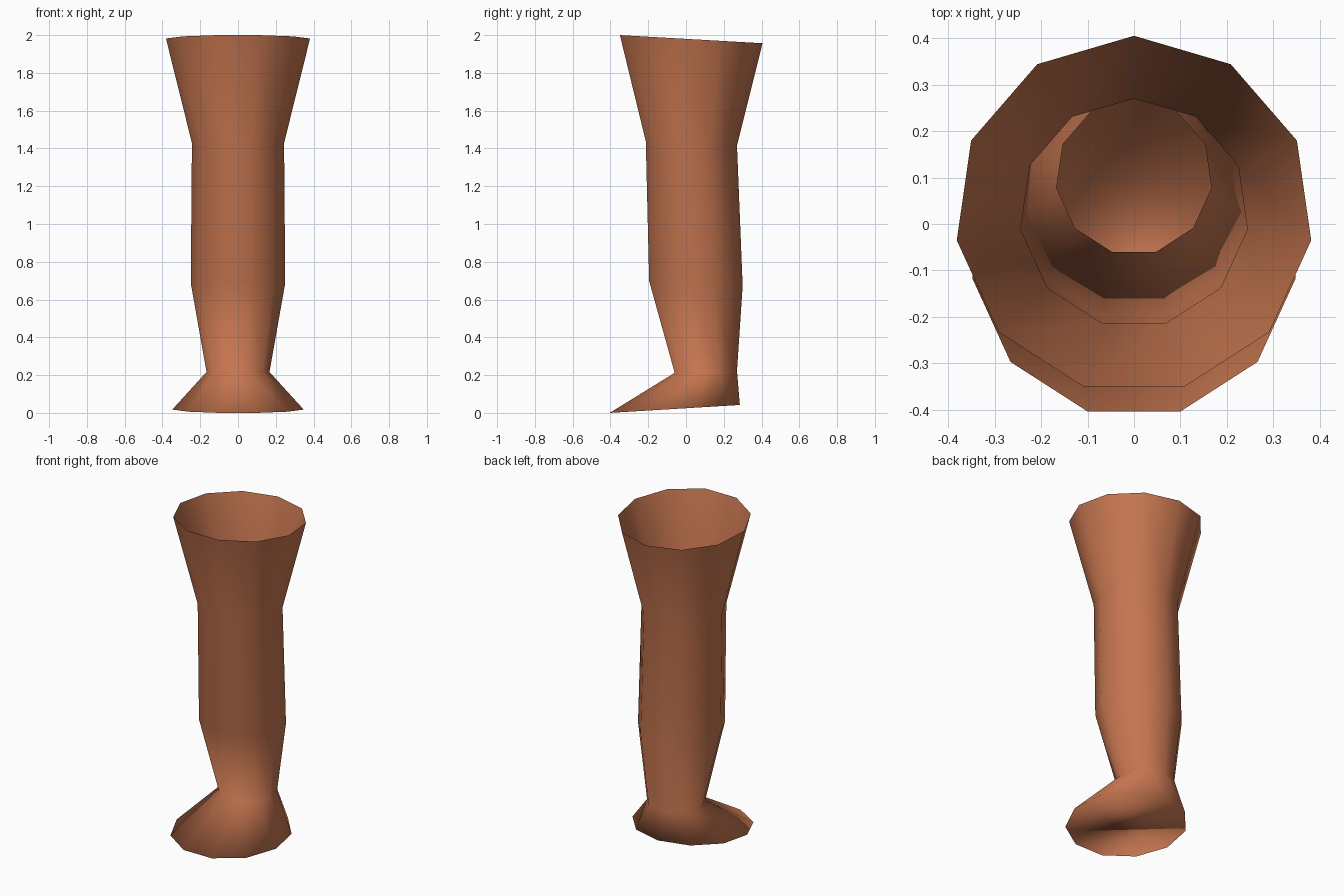
import bpy, bmesh, math

if "Cube" in bpy.data.objects:
    bpy.data.objects.remove(bpy.data.objects["Cube"])

SIDES = 11
# each ring: (back y, front y, back z, front z); circles tilted in the y-z plane
RINGS = [
    (0.285, -0.404, 0.042, 0.0),    # sole
    (0.27, -0.06, 0.223, 0.212),    # ankle
    (0.30, -0.195, 0.672, 0.698),   # calf
    (0.27, -0.213, 1.415, 1.438),   # below knee
    (0.405, -0.35, 1.957, 2.0),     # open top
]

bm = bmesh.new()
flat = math.cos(math.pi / SIDES)    # front of the ring is a flat side
loops = []
for yb, yf, zb, zf in RINGS:
    r = (yb - yf) / (1 + flat)
    loop = []
    for i in range(SIDES):
        a = 2 * math.pi * i / SIDES
        t = (1 - math.cos(a)) / (1 + flat)   # 0 at the back, 1 at the front
        loop.append(bm.verts.new((r * math.sin(a), yb + (yf - yb) * t, zb + (zf - zb) * t)))
    loops.append(loop)

# side walls
for lo, hi in zip(loops, loops[1:]):
    for i in range(SIDES):
        j = (i + 1) % SIDES
        bm.faces.new((lo[i], lo[j], hi[j], hi[i]))
# closed sole
bm.faces.new(loops[0])
bmesh.ops.recalc_face_normals(bm, faces=bm.faces)
for f in bm.faces:
    f.smooth = True

mesh = bpy.data.meshes.new("boot_leg")
bm.to_mesh(mesh)
bm.free()
# make sure the walls point outward
wall = mesh.polygons[0]
if wall.normal.x * wall.center.x + wall.normal.y * (wall.center.y + 0.06) < 0:
    mesh.flip_normals()

mat = bpy.data.materials.new("terracotta_brown")
mat.diffuse_color = (0.56, 0.18, 0.08, 1)
mat.use_nodes = True
mat.node_tree.nodes["Principled BSDF"].inputs["Base Color"].default_value = mat.diffuse_color
mesh.materials.append(mat)
obj = bpy.data.objects.new("boot_leg", mesh)
bpy.context.collection.objects.link(obj)
